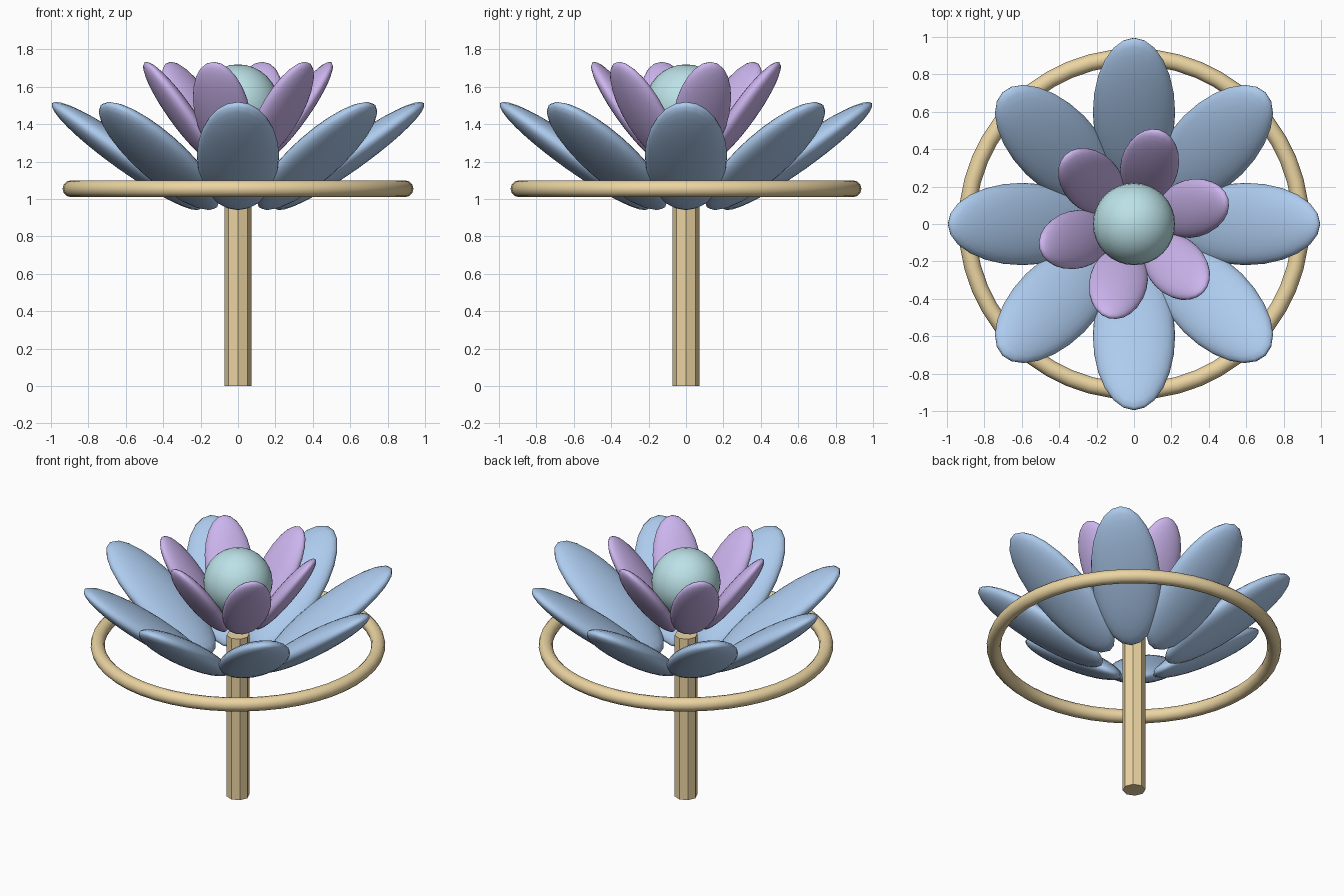
import bpy
from math import radians, cos, sin, pi
from mathutils import Matrix

if "Cube" in bpy.data.objects:
    bpy.data.objects.remove(bpy.data.objects["Cube"])


def material(name, rgb):
    m = bpy.data.materials.new(name)
    m.diffuse_color = (*rgb, 1)
    m.use_nodes = True
    m.node_tree.nodes["Principled BSDF"].inputs["Base Color"].default_value = m.diffuse_color
    return m


BLUE = material("petal_blue", (0.42, 0.60, 0.86))
PURPLE = material("petal_purple", (0.60, 0.46, 0.85))
TEAL = material("center_teal", (0.50, 0.76, 0.80))
TAN = material("stem_tan", (0.83, 0.66, 0.36))


def finish(name, mat, smooth=True):
    ob = bpy.context.object
    ob.name = name
    ob.data.materials.append(mat)
    if smooth:
        bpy.ops.object.shade_smooth()
    return ob


def petal_ring(name, count, start, radius, z, size, tilt, mat):
    # flattened ellipsoids, tilted up and spread around the stem
    for i in range(count):
        a = radians(start) + 2 * pi * i / count
        bpy.ops.mesh.primitive_uv_sphere_add(segments=24, ring_count=16, radius=1)
        ob = finish(f"{name}_{i + 1}", mat)
        ob.data.transform(Matrix.Diagonal((*size, 1)))
        ob.rotation_euler = (0, -radians(tilt), a)
        ob.location = (radius * cos(a), radius * sin(a), z)


# stem
bpy.ops.mesh.primitive_cylinder_add(vertices=8, radius=0.073, depth=1.13, location=(0, 0, 0.565))
finish("stem", TAN, smooth=False)

# hoop around the flower
bpy.ops.mesh.primitive_torus_add(major_radius=0.893, minor_radius=0.045, major_segments=48,
                                 minor_segments=12, location=(0, 0, 1.055))
finish("hoop", TAN)

# petals
petal_ring("outer_petal", 8, 0, 0.597, 1.23, (0.487, 0.22, 0.08), 35.4, BLUE)
petal_ring("inner_petal", 6, 15, 0.322, 1.465, (0.33, 0.155, 0.06), 54, PURPLE)

# flower center
bpy.ops.mesh.primitive_uv_sphere_add(segments=32, ring_count=16, radius=0.22, location=(0, 0, 1.5))
finish("flower_center", TEAL)
